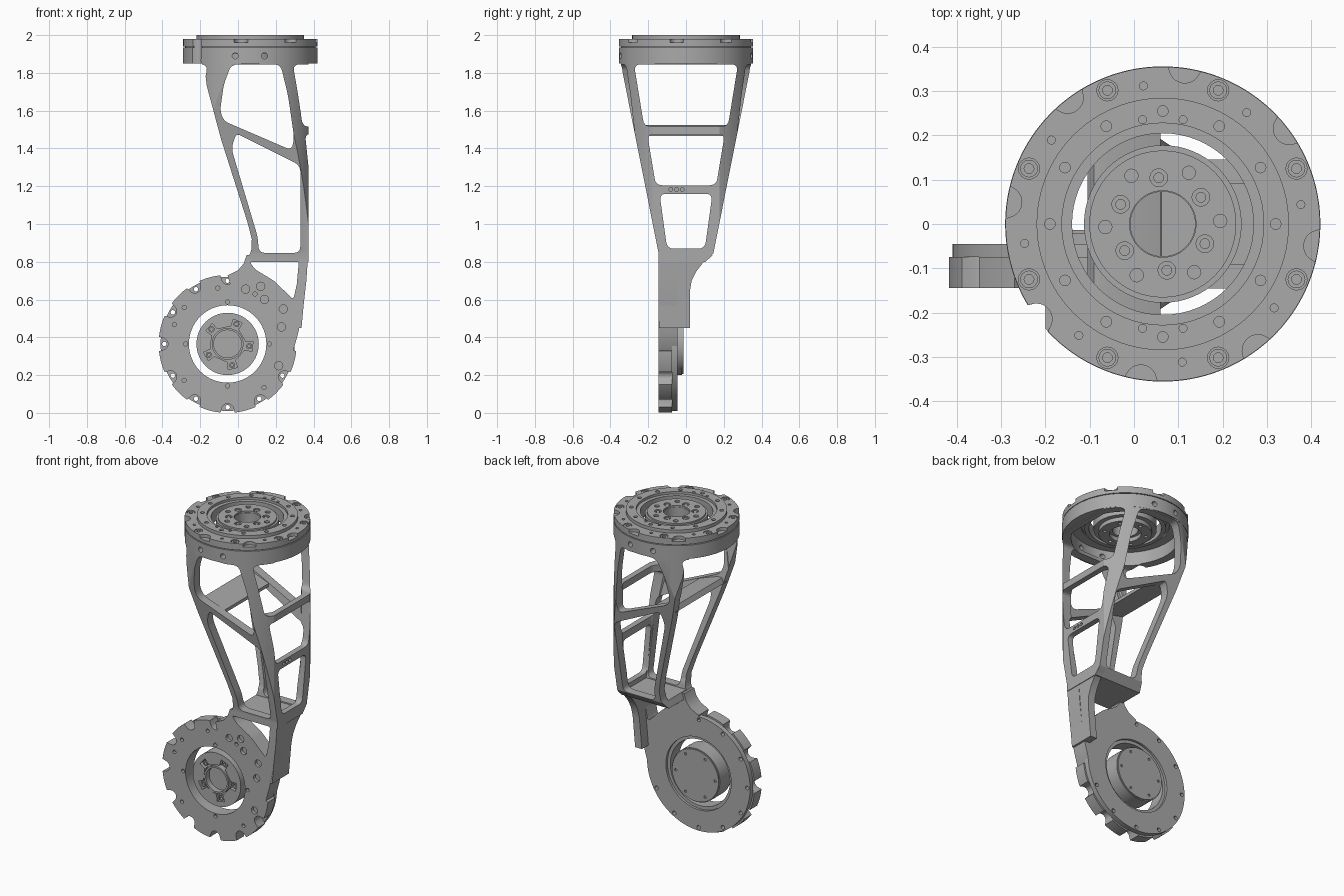
import bpy, bmesh
from math import sin, cos, pi, radians, sqrt
from mathutils import Vector

cube = bpy.data.objects.get("Cube")
if cube:
    bpy.data.objects.remove(cube, do_unlink=True)

GREY = bpy.data.materials.new("machined grey")
GREY.use_nodes = True
GREY.diffuse_color = (0.4, 0.4, 0.4, 1)
GREY.node_tree.nodes["Principled BSDF"].inputs["Base Color"].default_value = (0.4, 0.4, 0.4, 1)
parts = []

TOP = (0.065, 0)          # axis of the upper joint (x, y)
LOW = (-0.055, 0.365)     # axis of the lower joint (x, z)
R = 0.355
LOW_R = 0.365


def circle(c, r, n=64):
    return [(c[0] + r * cos(2 * pi * i / n), c[1] + r * sin(2 * pi * i / n)) for i in range(n)]


def around(c, r, degrees):
    return [(c[0] + r * cos(radians(a)), c[1] + r * sin(radians(a))) for a in degrees]


def drills(centres, r):
    return [circle(c, r, 16) for c in centres]


def scalloped(c, r, notch, size, degrees):
    """Circle with round bites centred at radius notch."""
    pts = []
    for i in range(360):
        rad = r
        for a in degrees:
            d = radians(i - a)
            if cos(d) > 0.8 and abs(notch * sin(d)) < size:
                rad = min(r, notch * cos(d) - sqrt(size ** 2 - (notch * sin(d)) ** 2))
        pts.append((c[0] + rad * cos(radians(i)), c[1] + rad * sin(radians(i))))
    return pts


def rounded(pts, r=0.035, n=5):
    """Polygon with rounded corners."""
    out = []
    for i, p in enumerate(pts):
        p = Vector(p)
        a, b = Vector(pts[i - 1]) - p, Vector(pts[(i + 1) % len(pts)]) - p
        s = p + a.normalized() * min(r, a.length * 0.45)
        e = p + b.normalized() * min(r, b.length * 0.45)
        for k in range(n + 1):
            t = k / n
            out.append(tuple(s * (1 - t) ** 2 + p * 2 * t * (1 - t) + e * t * t))
    return out


def plate(name, loops, plane, lo, hi, warp=None, keep=True):
    """Extrude closed loops; loops inside others become holes."""
    cu = bpy.data.curves.new(name, 'CURVE')
    cu.dimensions, cu.fill_mode, cu.extrude = '2D', 'BOTH', (hi - lo) / 2
    for loop in loops:
        sp = cu.splines.new('POLY')
        sp.points.add(len(loop) - 1)
        for q, (u, v) in zip(sp.points, loop):
            q.co = (u, v, 0, 1)
        sp.use_cyclic_u = True
    tmp = bpy.data.objects.new(name + " outline", cu)
    bpy.context.collection.objects.link(tmp)
    me = bpy.data.meshes.new_from_object(tmp.evaluated_get(bpy.context.evaluated_depsgraph_get()))
    bpy.data.objects.remove(tmp, do_unlink=True)
    mid = (lo + hi) / 2
    bm = bmesh.new()
    bm.from_mesh(me)
    for v in bm.verts:
        a, b, w = v.co.x, v.co.y, v.co.z + mid
        v.co = {"xy": (a, b, w), "xz": (a, w, b), "yz": (w, a, b)}[plane]
        if warp:
            v.co = warp(v.co)
    bmesh.ops.remove_doubles(bm, verts=bm.verts, dist=1e-5)
    bmesh.ops.recalc_face_normals(bm, faces=bm.faces)
    bm.to_mesh(me)
    bm.free()
    me.name = name
    me.materials.clear()
    me.materials.append(GREY)
    ob = bpy.data.objects.new(name, me)
    bpy.context.collection.objects.link(ob)
    if keep:
        parts.append(ob)
    return ob


def combine(ob, tool, op='DIFFERENCE'):
    """Apply a boolean and drop the tool."""
    mod = ob.modifiers.new("cut", 'BOOLEAN')
    mod.operation, mod.object, mod.solver = op, tool, 'EXACT'
    me = bpy.data.meshes.new_from_object(ob.evaluated_get(bpy.context.evaluated_depsgraph_get()))
    ob.modifiers.clear()
    ob.data = me
    bpy.data.objects.remove(tool, do_unlink=True)
    return ob


def tool(loops, plane, lo=-0.6, hi=0.6):
    return plate("cutter", loops, plane, lo, hi, keep=False)


# Tapered truss frame: side outline, front taper and round envelope
def taper(inset, floor, chamfer):
    low, high = 0.145 - inset, 0.355 - inset
    return [(-low, floor), (low - chamfer, floor), (low, 0.845), (high, 1.9), (-high, 1.9), (-low, 0.845)]


frame = plate("leg_frame", [[(0.372, 0.80), (0.372, 1.87), (-0.2, 1.87), (-0.175, 1.81), (-0.165, 1.73),
              (-0.09, 1.45), (0.05, 1.01), (0.073, 0.92), (0.07, 0.86), (0.045, 0.80)]], "xz", -0.6, 0.6)
combine(frame, tool([taper(0, 0.79, 0.05)], "yz"), 'INTERSECT')
combine(frame, tool([circle(TOP, R, 96)], "xy", 0, 2.5), 'INTERSECT')

cavity = tool([taper(0.055, 0.84, 0)], "yz", -0.7, 0.337)
combine(cavity, tool([circle(TOP, 0.305, 96)], "xy", 0, 2.5), 'INTERSECT')
combine(frame, cavity)

front_windows = [
    [(-0.035, 1.845), (0.225, 1.845), (0.265, 1.68), (0.297, 1.46), (0.285, 1.39), (-0.075, 1.545),
     (-0.095, 1.60), (-0.075, 1.74)],
    [(-0.035, 1.40), (-0.01, 1.48), (0.03, 1.46), (0.33, 1.31), (0.33, 0.847), (0.11, 0.847), (0.105, 0.93)]]
combine(frame, tool([rounded(w) for w in front_windows], "xz"))
side_windows = [(1.845, 0.275, 1.517, 0.222), (1.475, 0.205, 1.205, 0.16), (1.16, 0.14, 0.87, 0.1)]
combine(frame, tool([rounded([(-a, t), (a, t), (b, u), (-b, u)]) for t, a, u, b in side_windows], "yz"))
combine(frame, tool(drills([(-0.08, 1.183), (-0.05, 1.183), (-0.02, 1.183)], 0.01), "yz", 0.355, 0.5))

# Cross shelf joining the diagonals on the open side
plate("cross_shelf", [[(-0.105, 1.495), (-0.09, 1.525), (-0.06, 1.525), (0.06, 1.485), (0.06, 1.465),
      (-0.03, 1.475)]], "xz", -0.25, 0.25)

# Side flange with curved gusset under the floor
plate("side_flange", [[(-0.144, 0.835), (0.14, 0.835), (0.125, 0.82), (0.09, 0.795), (0.055, 0.75),
      (0.03, 0.70), (0.02, 0.64), (0.02, 0.45), (-0.144, 0.45)]], "yz", 0.325, 0.371,
      warp=lambda c: Vector((c.x - 0.09 * (0.835 - c.z), c.y, c.z)))

# Lower web linking frame and lower joint
web = plate("lower_web", [
    [(0.045, 0.835), (0.371, 0.835), (0.362, 0.70), (0.345, 0.55), (0.318, 0.42), (0.29, 0.32), (0.23, 0.25),
     (0.19, 0.32), (0.17, 0.45), (0.08, 0.58), (-0.03, 0.64), (-0.055, 0.728), (0, 0.755), (0.03, 0.79)],
    rounded([(0.06, 0.802), (0.325, 0.802), (0.32, 0.72), (0.293, 0.60), (0.19, 0.70), (0.09, 0.76)], 0.02)],
    "xz", -0.145, -0.045)

# Lower joint: scalloped front ring and thin round back flange
bolts = range(0, 360, 30)
ring = plate("lower_ring", [scalloped(LOW, LOW_R, 0.348, 0.032, bolts), circle(LOW, 0.205)], "xz", -0.145, -0.075)
plate("lower_back_flange", [circle(LOW, 0.355, 96), circle(LOW, 0.225)] + drills(around(LOW, 0.335, bolts), 0.012),
      "xz", -0.075, -0.045)
plate("lower_inner_lip", [circle(LOW, 0.228), circle(LOW, 0.205)], "xz", -0.085, -0.06)

# Blind pockets and pin holes, kept clear of one another
pockets = [(0.04, 0.655), (0.12, 0.67), (0.14, 0.60), (0.24, 0.55), (0.23, 0.455), (0.215, 0.25)]
pins = around(LOW, 0.3, [100, 140, 160, 220, 310]) + around(LOW, 0.222, [0, 90, 180, 270]) + [(0.09, 0.63)]
for body in (web, ring):
    for spots, size in ((pockets, 0.022), (pins, 0.011)):
        combine(body, tool(drills(spots, size), "xz", -0.3, -0.125))

# Lower hub with five-armed recess
star = []
for k in range(5):
    for da, r in ((-24, 0.09), (-13, 0.095), (-11, 0.135), (11, 0.135), (13, 0.095), (24, 0.09)):
        star += around(LOW, r, [72 * k + 66 + da])
plate("lower_hub", [circle(LOW, 0.165)], "xz", -0.10, -0.02)
plate("lower_hub_back", [circle(LOW, 0.16)] + drills(around(LOW, 0.135, range(0, 360, 60)), 0.008),
      "xz", -0.025, -0.013)
plate("lower_hub_face", [circle(LOW, 0.165), star], "xz", -0.13, -0.10)
plate("lower_hub_collar", [circle(LOW, 0.084), circle(LOW, 0.073)], "xz", -0.135, -0.10)
plate("lower_hub_lugs", drills(around(LOW, 0.115, range(66, 426, 72)), 0.016)
      + drills(around(LOW, 0.115, range(66, 426, 72)), 0.008), "xz", -0.12, -0.10)

# Upper joint: collar, scalloped plate, raised ring, one cable notch through all
def notched(r, degrees=(217,)):
    return scalloped(TOP, r, 0.358, 0.036, degrees)


collar = plate("upper_collar", [notched(0.356), circle(TOP, 0.305, 96)], "xy", 1.85, 1.935)
combine(collar, tool(drills([(-0.015, 1.89), (0.14, 1.89)], 0.016), "xz"))
screws = around(TOP, 0.327, [a + 0.5 for a in range(22, 382, 45)])
plate("upper_base_plate", [notched(R), circle(TOP, 0.207)], "xy", 1.94, 1.96)
plate("upper_seam", [notched(0.345), circle(TOP, 0.25)], "xy", 1.93, 1.945)
plate("upper_plate", [notched(R, range(37, 397, 45)), circle(TOP, 0.207)]
      + drills(screws, 0.024) + drills(around(TOP, 0.315, range(8, 368, 45)), 0.009), "xy", 1.96, 1.98)
plate("upper_screws", drills(screws, 0.02) + drills(screws, 0.011), "xy", 1.955, 1.977)
plate("raised_ring", [circle(TOP, 0.285, 96), circle(TOP, 0.228)]
      + drills(around(TOP, 0.255, range(0, 360, 30)), 0.012)
      + drills(around(TOP, 0.24, [a + s for a in (90, 270) for s in (-11, 11)]), 0.009), "xy", 1.975, 2.0)
plate("ring_inner_step", [circle(TOP, 0.23), circle(TOP, 0.205)], "xy", 1.91, 1.985)

# Upper hub with centre bore
six = range(35, 395, 60)
plate("upper_hub", [circle(TOP, 0.178), circle(TOP, 0.073)], "xy", 1.90, 1.975)
plate("upper_hub_face", [circle(TOP, 0.166), circle(TOP, 0.075)]
      + drills(around(TOP, 0.105, six), 0.02) + drills(around(TOP, 0.13, [a + 28 for a in six]), 0.015),
      "xy", 1.97, 1.985)
plate("upper_hub_screws", drills(around(TOP, 0.105, six), 0.012), "xy", 1.97, 1.982)
plate("upper_hub_underside", [circle(TOP, 0.15), circle(TOP, 0.09)] + drills(around(TOP, 0.12, six), 0.01),
      "xy", 1.875, 1.905)

# Smooth curved walls, keep machined edges sharp
bpy.ops.object.select_all(action='DESELECT')
for ob in parts:
    ob.select_set(True)
bpy.context.view_layer.objects.active = parts[0]
bpy.ops.object.shade_smooth_by_angle(angle=radians(30))
